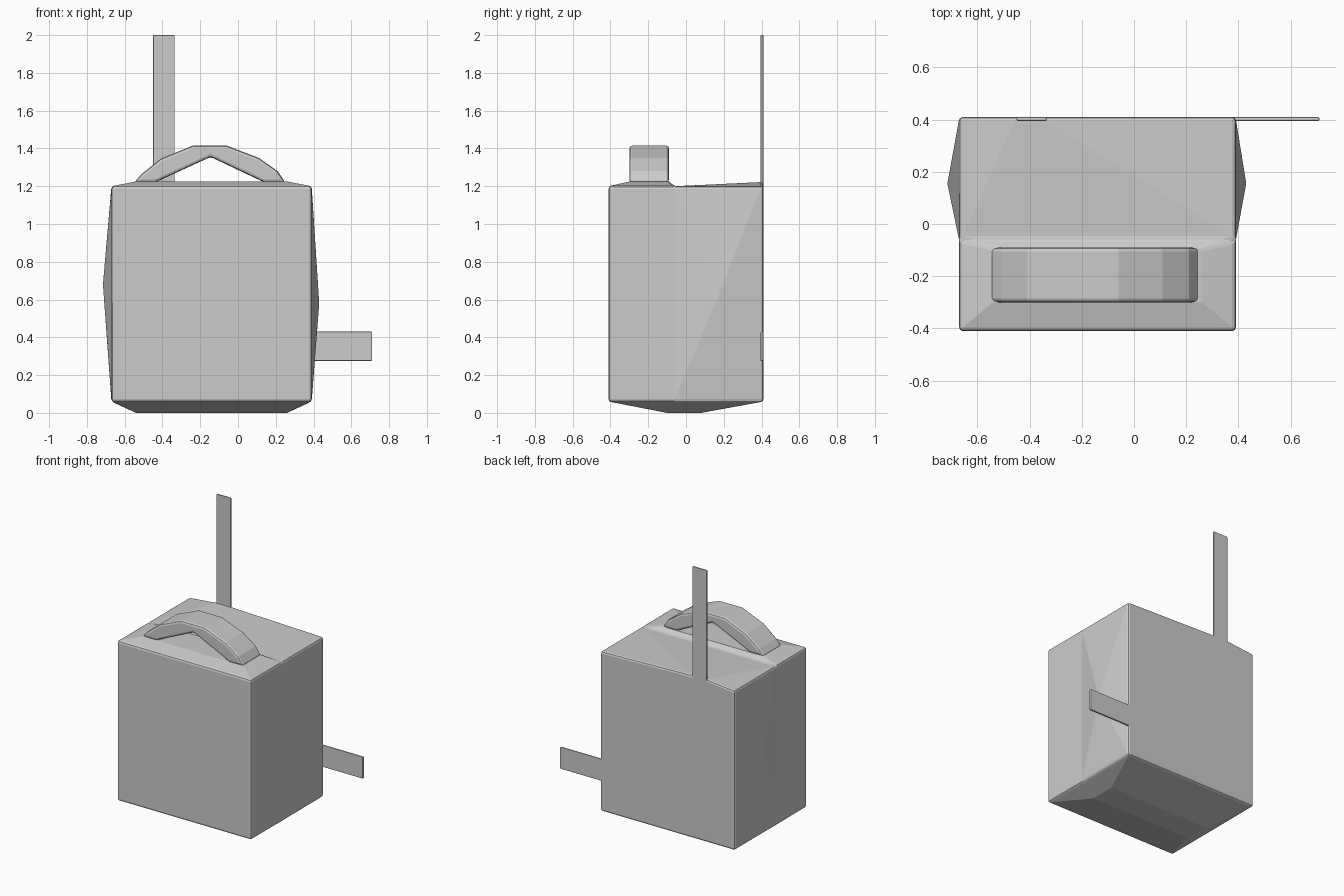
import bpy, bmesh, math
from mathutils import Vector

if "Cube" in bpy.data.objects:
    bpy.data.objects.remove(bpy.data.objects["Cube"], do_unlink=True)

grey = bpy.data.materials.new("plain grey")
grey.use_nodes = True
grey.diffuse_color = (0.6, 0.6, 0.6, 1)
grey.node_tree.nodes["Principled BSDF"].inputs["Base Color"].default_value = grey.diffuse_color

RIGHT, LEFT = -0.67, 0.39          # side walls
FRONT, SEAM, BACK = -0.41, -0.06, 0.41
LOW, HIGH = 0.06, 1.2              # wall heights
FLAT = (-0.54, 0.26)               # width of the raised flats


def finish(bm, name, bevel):
    """Round the sharp edges and turn the bmesh into an object."""
    bmesh.ops.dissolve_limit(bm, angle_limit=0.01, verts=bm.verts, edges=bm.edges)
    bmesh.ops.recalc_face_normals(bm, faces=bm.faces)
    sharp = [e for e in bm.edges if e.is_manifold and e.calc_face_angle() > math.radians(40)]
    bmesh.ops.bevel(bm, geom=sharp, offset=bevel, segments=2, profile=0.5,
                    affect='EDGES', clamp_overlap=True)
    mesh = bpy.data.meshes.new(name)
    bm.to_mesh(mesh)
    bm.free()
    mesh.materials.append(grey)
    obj = bpy.data.objects.new(name, mesh)
    bpy.context.collection.objects.link(obj)
    return obj


def add_half(bm, y0, y1, extra):
    """Convex shell between two depths, left open at the seam."""
    pts = [(x, y, z) for x in (RIGHT, LEFT) for y in (y0, y1) for z in (LOW, HIGH)]
    verts = [bm.verts.new(p) for p in pts + extra]
    hull = bmesh.ops.convex_hull(bm, input=verts)
    faces = [g for g in hull["geom"] if isinstance(g, bmesh.types.BMFace)]
    inner = [f for f in faces if all(abs(v.co.y - SEAM) < 1e-4 for v in f.verts)]
    bmesh.ops.delete(bm, geom=inner, context='FACES')


def add_box(name, x, y, z, bevel):
    bm = bmesh.new()
    bmesh.ops.create_cube(bm, size=1)
    for v in bm.verts:
        v.co = Vector([a[0] + (c + 0.5) * (a[1] - a[0]) for a, c in zip((x, y, z), v.co)])
    return finish(bm, name, bevel)


# Bag body: front compartment with a raised lid, back compartment with bulging sides
body = bmesh.new()
add_half(body, FRONT, SEAM,
         [(x, y, 0) for x in FLAT for y in (-0.1, SEAM)]
         + [(x, y, 1.225) for x in FLAT for y in (-0.3, -0.09)])
add_half(body, SEAM, BACK,
         [(x, y, 0) for x in FLAT for y in (SEAM, 0.08)]
         + [(-0.715, 0.155, 0.68), (0.43, 0.155, 0.58)]
         + [(x, BACK, 1.222) for x in (-0.45, -0.34)])
bmesh.ops.remove_doubles(body, verts=body.verts, dist=0.001)
finish(body, "bag_body", 0.014)

# Carry handle: arched profile extruded front to back
arch = [(-0.55, 1.22), (-0.51, 1.265), (-0.41, 1.345), (-0.24, 1.415), (-0.06, 1.415),
        (0.11, 1.35), (0.21, 1.28), (0.25, 1.22),
        (0.14, 1.22), (-0.145, 1.355), (-0.44, 1.22)]
bm = bmesh.new()
profile = bm.faces.new([bm.verts.new((x, -0.3, z)) for x, z in arch])
side = bmesh.ops.extrude_face_region(bm, geom=[profile])
bmesh.ops.translate(bm, vec=(0, 0.21, 0),
                    verts=[g for g in side["geom"] if isinstance(g, bmesh.types.BMVert)])
finish(bm, "carry_handle", 0.015)

# Thin straps flush with the back
add_box("upright_strap", (-0.45, -0.335), (0.395, BACK), (1.15, 2), 0.005)
add_box("side_strap", (0.36, 0.71), (0.395, BACK), (0.275, 0.43), 0.005)
